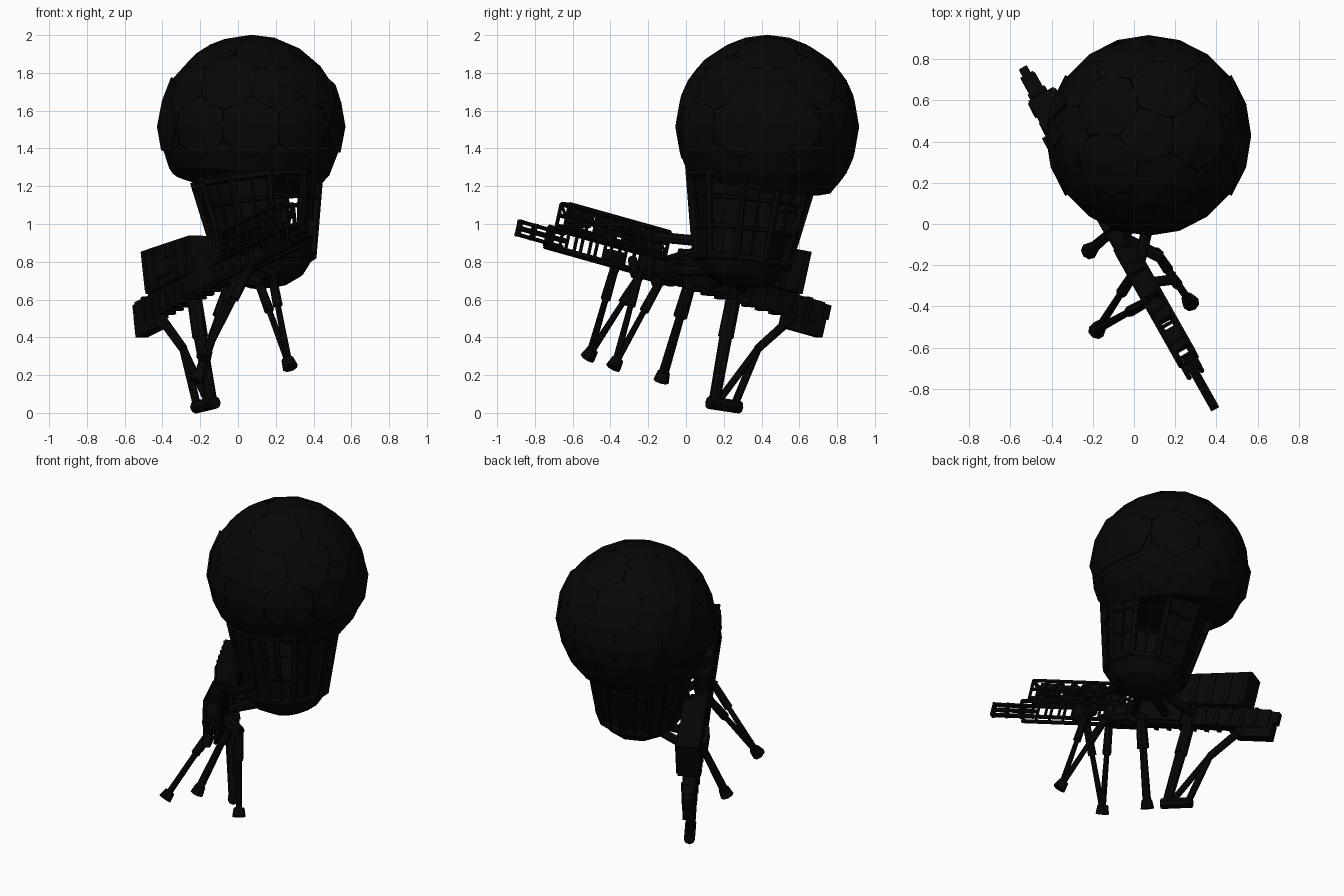
import bpy, bmesh, math
from mathutils import Vector, Matrix

if "Cube" in bpy.data.objects:
    bpy.data.objects.remove(bpy.data.objects["Cube"])

V = Vector

def mat(name, v):
    m = bpy.data.materials.new(name)
    m.diffuse_color = (v, v, v, 1)
    m.use_nodes = True
    m.node_tree.nodes["Principled BSDF"].inputs["Base Color"].default_value = m.diffuse_color
    return m

SHELL = mat("shell black", 0.002)
FRAME = mat("frame black", 0.0018)
SEAM = mat("seam black", 0.0012)

def finish(name, bm, m):
    bmesh.ops.recalc_face_normals(bm, faces=bm.faces)
    me = bpy.data.meshes.new(name)
    bm.to_mesh(me)
    bm.free()
    me.materials.append(m)
    ob = bpy.data.objects.new(name, me)
    bpy.context.collection.objects.link(ob)
    return ob

def rod(bm, a, b, r1, r2=None, n=8):
    a, b = V(a), V(b)
    q = (b - a).to_track_quat('Z', 'Y').to_matrix().to_4x4()
    bmesh.ops.create_cone(bm, cap_ends=True, segments=n, radius1=r1,
                          radius2=r1 if r2 is None else r2, depth=(b - a).length,
                          matrix=Matrix.Translation((a + b) / 2) @ q)

# ---------- beam frame: t along the beam, w sideways toward cabin, h up ----------
A, B = V((0.39, -0.89, 0.98)), V((-0.535, 0.75, 0.52))
L = (B - A).length
d = (B - A).normalized()
s = d.cross(V((-0.1, 0.2, 0.97))).normalized()
u = s.cross(d).normalized()

def P(t, w, h):
    return A + d * t + s * w + u * h

def box(bm, t0, t1, w0, w1, h0, h1, rise=0.0):
    vs = [bm.verts.new(P(t, w, h + (rise if t == t1 and h == h1 else 0)))
          for t in (t0, t1) for w in (w0, w1) for h in (h0, h1)]
    for f in ((0, 1, 3, 2), (4, 6, 7, 5), (0, 4, 5, 1), (2, 3, 7, 6), (0, 2, 6, 4), (1, 5, 7, 3)):
        bm.faces.new([vs[i] for i in f])

# ---------- dome: faceted ball cut by a tilted plane ----------
C, R = V((0.07, 0.43, 1.515)), 0.487
cut_p, cut_n = V((0.08, 0.36, 1.22)), V((0.13, 0.14, 1)).normalized()
bm = bmesh.new()
bmesh.ops.create_icosphere(bm, subdivisions=3, radius=R, matrix=Matrix.Translation(C))
bmesh.ops.bisect_plane(bm, geom=bm.verts[:] + bm.edges[:] + bm.faces[:], plane_co=cut_p,
                       plane_no=cut_n, clear_inner=True)
bmesh.ops.holes_fill(bm, edges=[e for e in bm.edges if e.is_boundary])
finish("dome", bm, SHELL)

# hexagonal panel seams
ico = bmesh.new()
bmesh.ops.create_icosphere(ico, subdivisions=2, radius=1)
bm = bmesh.new()
for e in ico.edges:
    a, b = [f.calc_center_median().normalized() for f in e.link_faces]
    pts = [C + a.lerp(b, k / 3).normalized() * (R - 0.006) for k in range(4)]
    if all((p - cut_p).dot(cut_n) > 0 for p in pts):
        for p, q in zip(pts, pts[1:]):
            rod(bm, p, q, 0.004, n=4)
ico.free()
finish("dome_seams", bm, SEAM)

# raised side plates on the dome
bm = bmesh.new()
bmesh.ops.create_icosphere(bm, subdivisions=3, radius=R + 0.012, matrix=Matrix.Translation(C))
def keep(f):
    n = (f.calc_center_median() - C).normalized()
    return abs(n.x) > 0.88 and -0.28 < n.z < 0.42
bmesh.ops.delete(bm, geom=[f for f in bm.faces if not keep(f)], context='FACES')
ob = finish("dome_side_plates", bm, SHELL)
ob.modifiers.new("thick", 'SOLIDIFY').thickness = 0.02

# ---------- cabin: tapered ribbed cage under the dome ----------
N = 10
top, bot = V((0.10, 0.345, 1.26)), V((0.15, 0.295, 0.80))
ax = (top - bot).normalized()
ex = s.copy()
ex = (ex - ax * ex.dot(ax)).normalized()
ey = ax.cross(ex)

def cage(k, f, grow=0.0):
    a = 2 * math.pi * k / N
    r = 0.25 + 0.09 * f + grow
    return bot.lerp(top, f) + (ex * math.cos(a) + ey * math.sin(a)) * r

bm = bmesh.new()
for k in range(N):
    rod(bm, cage(k, 0), cage(k, 1), 0.02, n=6)
    rod(bm, cage(k + 0.5, 0), cage(k + 0.5, 1, -0.01), 0.008, n=4)
    for f, r in ((0, 0.022), (0.33, 0.012), (0.66, 0.012), (0.93, 0.022)):
        rod(bm, cage(k, f), cage(k + 1, f), r, n=6)
finish("cabin_ribs", bm, FRAME)

# wall panels, some window openings left free
bm = bmesh.new()
for k in range(N):
    for j, (f0, f1) in enumerate(((0, 0.33), (0.33, 0.66), (0.66, 1))):
        if j > 0 and k in (0, 7):
            continue
        bm.faces.new([bm.verts.new(cage(kk, ff, -0.015)) for kk, ff in
                      ((k, f0), (k + 1, f0), (k + 1, f1), (k, f1))])
ob = finish("cabin_panels", bm, FRAME)
ob.modifiers.new("thick", 'SOLIDIFY').thickness = 0.012

# bowl-shaped floor
bm = bmesh.new()
q = ax.to_track_quat('Z', 'Y').to_matrix().to_4x4()
for z, dep, r1, r2 in ((-0.045, 0.09, 0.19, 0.26), (-0.11, 0.04, 0.1, 0.19)):
    bmesh.ops.create_cone(bm, cap_ends=True, segments=N, radius1=r1, radius2=r2, depth=dep,
                          matrix=Matrix.Translation(bot + ax * z) @ q)
finish("cabin_floor", bm, SHELL)

# ---------- long beam: nose, lower rails, upper truss ----------
bm = bmesh.new()
rod(bm, P(0, 0, 0.0), P(0.3, 0, 0.0), 0.014)
for w in (-0.035, 0.035):
    for h in (-0.035, 0.035):
        rod(bm, P(0, w * 0.4, h), P(0.28, w * 0.4, h), 0.009, n=6)
        rod(bm, P(0.2, w, h * 1.5), P(1.05, w, h * 1.5), 0.014, n=6)
    for i in range(10):
        t = 0.2 + i * 0.09
        rod(bm, P(t, w, -0.052), P(t, w, 0.052), 0.01, n=6)
for t in (0.0, 0.09, 0.19):
    box(bm, t, t + 0.015, -0.02, 0.02, -0.045, 0.045)
finish("beam_rails", bm, FRAME)

bm = bmesh.new()
for w in (-0.045, 0.045):
    for h in (0.07, 0.13, 0.19):
        rod(bm, P(0.25, w, h), P(0.88, w, h), 0.012, n=6)
    for i in range(8):
        t = 0.25 + i * 0.09
        rod(bm, P(t, w, 0.05), P(t, w, 0.19), 0.011, n=6)
        if i < 7:
            a, b = (0.07, 0.19) if i % 2 else (0.19, 0.07)
            rod(bm, P(t, w, a), P(t + 0.09, w, b), 0.009, n=6)
for i in range(8):
    t = 0.25 + i * 0.09
    for h in (0.07, 0.19):
        rod(bm, P(t, -0.045, h), P(t, 0.045, h), 0.01, n=6)
finish("upper_truss", bm, FRAME)

# equipment packed inside the truss
bm = bmesh.new()
for t0, t1, h0, h1 in ((0.3, 0.41, 0.1, 0.18), (0.47, 0.56, 0.08, 0.17), (0.6, 0.72, 0.1, 0.2),
                       (0.75, 0.86, 0.06, 0.15), (0.55, 0.66, -0.05, 0.02), (0.78, 0.98, -0.08, 0.04)):
    box(bm, t0, t1, -0.035, 0.035, h0, h1)
finish("truss_equipment", bm, FRAME)

# ---------- rear beam, engine box and tail block ----------
bm = bmesh.new()
box(bm, 0.92, L - 0.05, -0.035, 0.04, -0.065, 0.055)
box(bm, 1.0, 1.3, -0.05, 0.06, -0.05, 0.13)
for i in range(9):
    t = 1.1 + i * 0.085
    box(bm, t, t + 0.025, -0.045, 0.05, -0.075, 0.06)
finish("rear_beam", bm, FRAME)

bm = bmesh.new()
box(bm, 1.2, 1.72, -0.06, 0.08, 0.06, 0.25, 0.04)
for i in range(5):
    t = 1.24 + i * 0.11
    box(bm, t, t + 0.03, -0.068, 0.088, 0.07, 0.25 + i * 0.008, 0.004)
box(bm, 1.38, 1.55, -0.09, -0.06, 0.1, 0.18)
finish("engine_box", bm, SHELL)

bm = bmesh.new()
box(bm, 1.68, L - 0.02, -0.035, 0.035, -0.13, -0.03)
box(bm, 1.84, L, -0.022, 0.022, -0.03, 0.05)
finish("tail_block", bm, FRAME)

# arms joining cabin and beam
bm = bmesh.new()
for t, h in ((0.75, 0.14), (0.95, 0.0), (1.2, -0.02), (1.4, 0.0)):
    rod(bm, P(t, 0, h), bot + ax * (0.06 if t < 0.8 else -0.03) + (P(t, 0, h) - bot).normalized() * 0.18, 0.028)
for k, t in ((4, 0.9), (5, 1.1), (6, 1.3)):
    rod(bm, P(t, 0.02, 0.05), cage(k, 0.4), 0.016, n=6)
rod(bm, P(0.95, 0.03, -0.03), (0.13, -0.16, 0.69), 0.03)
rod(bm, P(0.7, 0.03, 0), (0.19, -0.27, 0.73), 0.025)
finish("cabin_arms", bm, FRAME)

# ---------- legs ----------
def leg(name, tops, foot, r=0.024):
    bm = bmesh.new()
    foot = V(foot)
    for tp in tops:
        tp = V(tp)
        mid = tp.lerp(foot, 0.35)
        rod(bm, tp, mid, r * 1.1, r * 1.25)
        rod(bm, mid, foot, r * 0.75, r * 0.9)
        bmesh.ops.create_icosphere(bm, subdivisions=1, radius=r * 1.4, matrix=Matrix.Translation(tp))
    ln = (foot - V(tops[0])).normalized()
    rod(bm, foot - ln * 0.03, foot + ln * 0.025, 0.033, 0.042)
    finish(name, bm, FRAME)

leg("middle_leg", [(-0.04, 0.02, 0.68)], (-0.21, -0.125, 0.19), 0.03)
leg("front_right_leg", [(0.11, -0.14, 0.69), (0.18, -0.25, 0.73)], (0.27, -0.375, 0.26), 0.021)
leg("front_left_leg", [(0.0, -0.24, 0.73), (0.06, -0.38, 0.76)], (-0.175, -0.51, 0.31), 0.022)

# rear leg with brace and foot bar along the beam direction
bm = bmesh.new()
rod(bm, (-0.23, 0.25, 0.6), (-0.20, 0.21, 0.4), 0.04, 0.042)
rod(bm, (-0.20, 0.21, 0.4), (-0.14, 0.15, 0.06), 0.034, 0.03)
finish("rear_leg", bm, FRAME)
bm = bmesh.new()
knee = V((-0.29, 0.38, 0.34))
rod(bm, (-0.42, 0.58, 0.52), knee, 0.026, 0.024)
rod(bm, knee, (-0.16, 0.17, 0.06), 0.02)
rod(bm, knee, (-0.22, 0.26, 0.05), 0.022)
rod(bm, (-0.12, 0.12, 0.055), (-0.225, 0.285, 0.03), 0.034)
finish("rear_brace", bm, FRAME)
